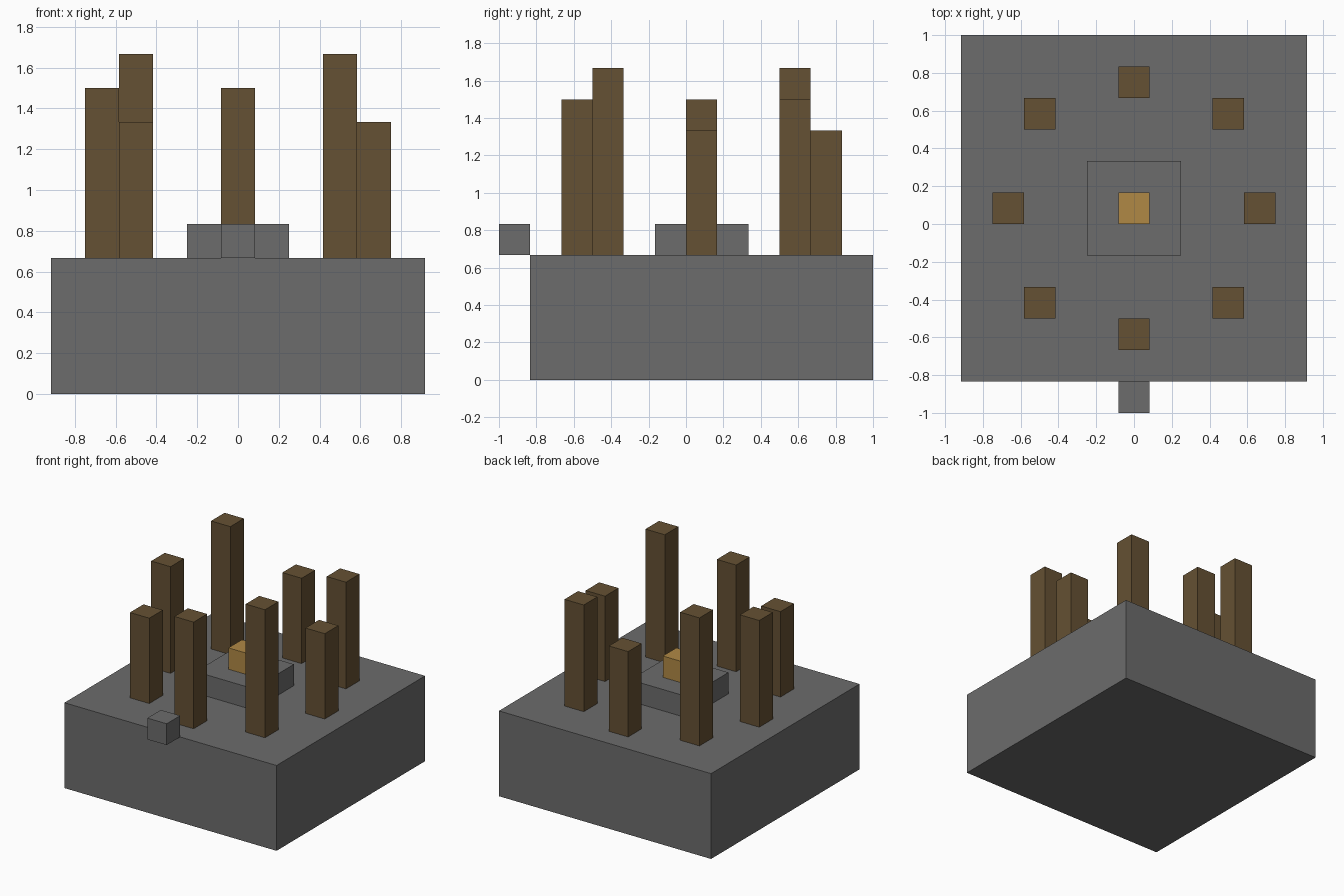
import bpy

cube = bpy.data.objects.get("Cube")
if cube:
    bpy.data.objects.remove(cube, do_unlink=True)

U = 1 / 6        # block size
CY = U / 2       # the platform centre sits half a block back


def material(name, rgb):
    m = bpy.data.materials.new(name)
    m.use_nodes = True
    color = (*rgb, 1)
    m.diffuse_color = color
    m.node_tree.nodes["Principled BSDF"].inputs["Base Color"].default_value = color
    return m


stone = material("grey stone", (0.15, 0.15, 0.15))
wood = material("dark wood", (0.13, 0.082, 0.033))
gold = material("gold", (0.434, 0.25, 0.06))


def block(name, mat, x, y, z, width, height):
    """Square block; x, y from the platform centre and z at its bottom, in block units."""
    bpy.ops.mesh.primitive_cube_add(
        size=1, location=(x * U, CY + y * U, (z + height / 2) * U))
    ob = bpy.context.object
    ob.name = name
    ob.scale = (width * U, width * U, height * U)
    bpy.ops.object.transform_apply(location=False, rotation=False, scale=True)
    ob.data.materials.append(mat)
    return ob


# Platform, pedestal with its centrepiece, and the front marker
block("platform", stone, 0, 0, 0, 11, 4)
block("pedestal", stone, 0, 0, 4, 3, 1)
block("centre_block", gold, 0, 0, 5, 1, 1)
block("front_marker", stone, 0, -6, 4, 1, 1)

# Ring of posts: position and height
posts = {
    "front": (0, -4, 5),
    "front_left": (3, -3, 6),
    "left": (4, 0, 4),
    "back_left": (3, 3, 5),
    "back": (0, 4, 4),
    "back_right": (-3, 3, 6),
    "right": (-4, 0, 5),
    "front_right": (-3, -3, 4),
}
for side, (x, y, height) in posts.items():
    block(side + "_post", wood, x, y, 4, 1, height)
